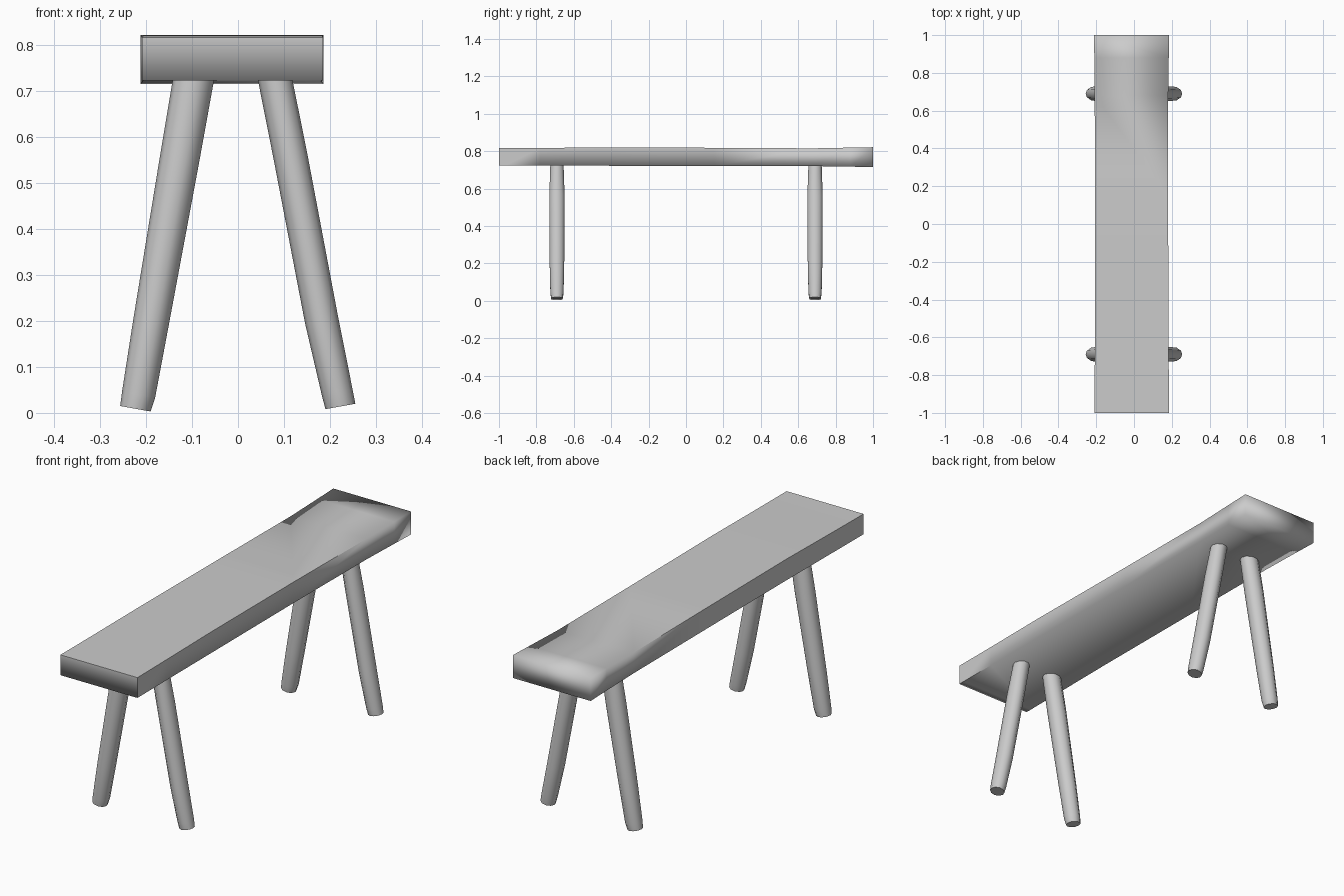
import bpy, bmesh, math

if "Cube" in bpy.data.objects:
    bpy.data.objects.remove(bpy.data.objects["Cube"])


def finish(name, bm, soft_edge=None, angle=35):
    """Smooth faces, with creases kept sharp unless soft_edge(midpoint) says otherwise."""
    bmesh.ops.recalc_face_normals(bm, faces=bm.faces)
    for f in bm.faces:
        f.smooth = True
    for e in bm.edges:
        mid = (e.verts[0].co + e.verts[1].co) / 2
        crease = e.calc_face_angle(0) > math.radians(angle)
        e.smooth = not crease or bool(soft_edge and soft_edge(mid))
    me = bpy.data.meshes.new(name)
    bm.to_mesh(me)
    bm.free()
    ob = bpy.data.objects.new(name, me)
    bpy.context.collection.objects.link(ob)
    return ob


def loft(rings):
    """Skin a stack of equally sized point rings and cap both ends."""
    bm = bmesh.new()
    vs = [[bm.verts.new(p) for p in r] for r in rings]
    n = len(vs[0])
    for a, b in zip(vs, vs[1:]):
        for i in range(n):
            j = (i + 1) % n
            bm.faces.new((a[i], a[j], b[j], b[i]))
    bm.faces.new(vs[0])
    bm.faces.new(vs[-1])
    return bm


# Seat plank: y, left x, right x, bottom z, top z
stations = [
    (-1.00, -0.209, 0.185, 0.722, 0.816),
    (-0.97, -0.209, 0.185, 0.722, 0.816),
    (-0.78, -0.208, 0.184, 0.722, 0.817),
    (-0.45, -0.206, 0.183, 0.722, 0.820),
    (0.15, -0.207, 0.180, 0.721, 0.818),
    (0.68, -0.208, 0.181, 0.720, 0.815),
    (0.88, -0.210, 0.184, 0.717, 0.819),
    (1.00, -0.212, 0.186, 0.715, 0.821),
]


def worn(p):
    # Edges worn soft: lower right stretch, back end and front lower edge
    right_edge = p.x > 0.15 and -0.75 < p.y < 0.1 and p.z < 0.75
    back_end = p.y > 0.7
    front_lower = p.y < -0.99 and p.z < 0.75 and abs(p.x) < 0.1
    return right_edge or back_end or front_lower


finish("seat", loft([[(x0, y, z0), (x1, y, z0), (x1, y, z1), (x0, y, z1)]
                     for y, x0, x1, z0, z1 in stations]), worn)

# Hewn legs: z, inner |x|, outer |x|, half depth in y
left_profile = [
    (0.009, 0.190, 0.256, 0.032),
    (0.040, 0.180, 0.252, 0.037),
    (0.200, 0.150, 0.227, 0.041),
    (0.560, 0.083, 0.168, 0.043),
    (0.735, 0.050, 0.140, 0.037),
]
right_profile = [
    (0.014, 0.190, 0.255, 0.032),
    (0.045, 0.182, 0.249, 0.037),
    (0.200, 0.146, 0.218, 0.041),
    (0.560, 0.077, 0.150, 0.043),
    (0.735, 0.041, 0.116, 0.037),
]
SIDES = 10


def leg(name, profile, side, y):
    rings = []
    for k, (z, inner, outer, ry) in enumerate(profile):
        cx, rx = (inner + outer) / 2, (outer - inner) / 2
        slope = 0.18 if k < 4 else 0.0    # sections lean with the leg
        rings.append([(side * (cx + rx * math.cos(a)),
                       y + ry * math.sin(a),
                       z + slope * rx * math.cos(a))
                      for a in (2 * math.pi * i / SIDES for i in range(SIDES))])
    finish(name, loft(rings), angle=50)


for end, y in (("front", -0.69), ("back", 0.69)):
    leg(end + "_left_leg", left_profile, -1, y)
    leg(end + "_right_leg", right_profile, 1, y)
